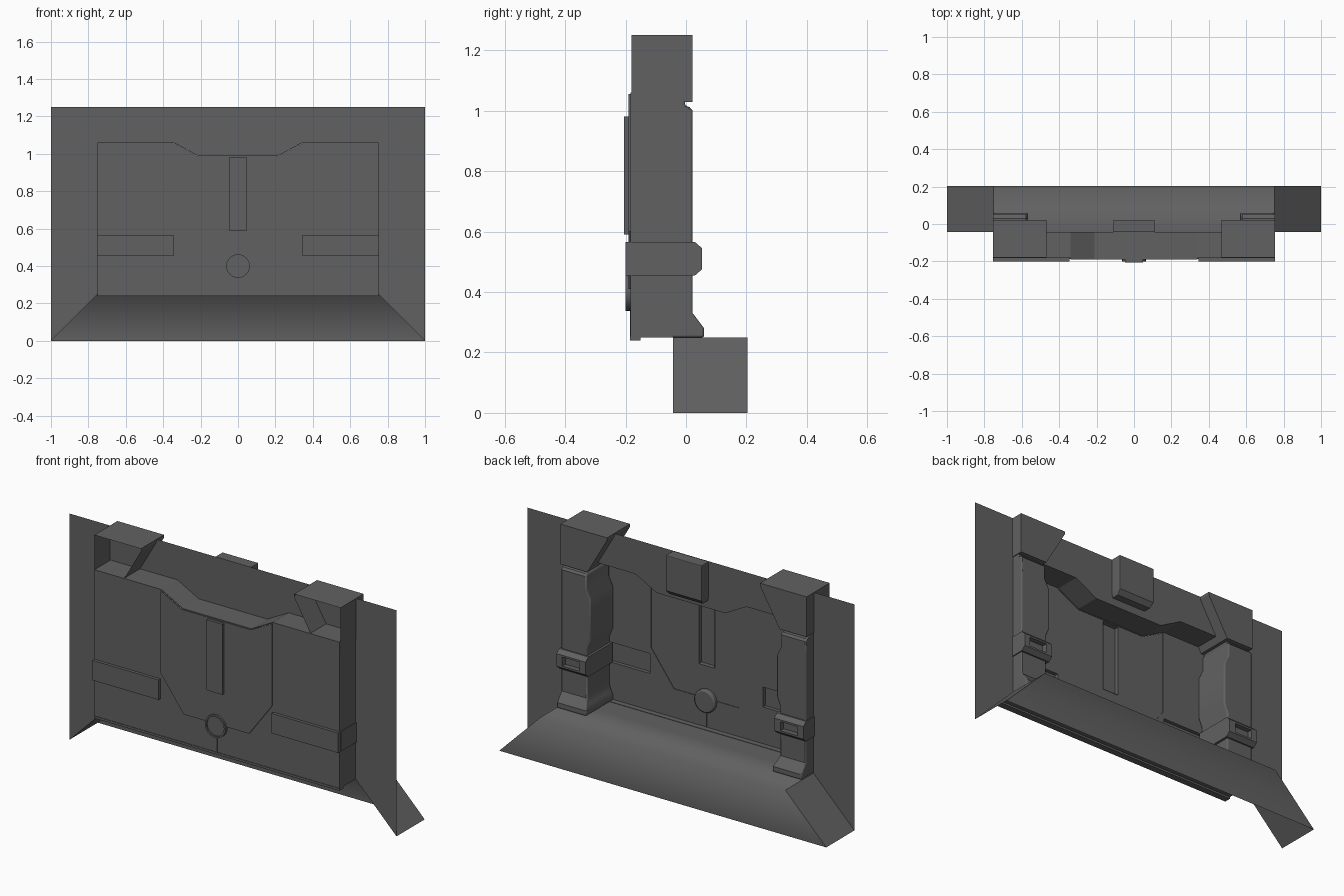
import bpy, bmesh, math

if "Cube" in bpy.data.objects:
    bpy.data.objects.remove(bpy.data.objects["Cube"])

DARK = bpy.data.materials.new("dark_metal")
DARK.diffuse_color = (0.12, 0.12, 0.12, 1)
DARK.use_nodes = True
DARK.node_tree.nodes["Principled BSDF"].inputs["Base Color"].default_value = DARK.diffuse_color


def finish(name, bm, bevel=0.0):
    bmesh.ops.recalc_face_normals(bm, faces=bm.faces)
    me = bpy.data.meshes.new(name)
    bm.to_mesh(me)
    bm.free()
    me.materials.append(DARK)
    ob = bpy.data.objects.new(name, me)
    bpy.context.collection.objects.link(ob)
    if bevel:
        m = ob.modifiers.new("bevel", 'BEVEL')
        m.width, m.segments, m.limit_method = bevel, 2, 'ANGLE'
        m.angle_limit = math.radians(50)
    return ob


def extrude(name, pts, y0, y1, closed=True, front=True, back=True, bevel=0.0):
    """Sweep an (x, z) outline from y0 to y1, with optional end caps."""
    bm = bmesh.new()
    a = [bm.verts.new((x, y0, z)) for x, z in pts]
    b = [bm.verts.new((x, y1, z)) for x, z in pts]
    n = len(pts)
    for i in range(n if closed else n - 1):
        j = (i + 1) % n
        bm.faces.new((a[i], a[j], b[j], b[i]))
    if front:
        bm.faces.new(a)
    if back:
        bm.faces.new(b)
    return finish(name, bm, bevel)


def sheet(name, pts, y):
    bm = bmesh.new()
    bm.faces.new([bm.verts.new((x, y, z)) for x, z in pts])
    return finish(name, bm)


def rect(x0, x1, z0, z1):
    return [(x0, z0), (x1, z0), (x1, z1), (x0, z1)]


def loft(name, sections, bevel=0.0):
    """Join rectangular rings given as (z, x0, x1, y0, y1)."""
    bm = bmesh.new()
    rings = [[bm.verts.new(p) for p in ((x0, y0, z), (x1, y0, z), (x1, y1, z), (x0, y1, z))]
             for z, x0, x1, y0, y1 in sections]
    for r, s in zip(rings, rings[1:]):
        for i in range(4):
            j = (i + 1) % 4
            bm.faces.new((r[i], r[j], s[j], s[i]))
    bm.faces.new(rings[0])
    bm.faces.new(rings[-1])
    return finish(name, bm, bevel)


def cut(ob, pts, y0, y1):
    cutter = extrude("cutter", pts, y0, y1)
    cutter.hide_render = True
    m = ob.modifiers.new("cut", 'BOOLEAN')
    m.operation, m.solver, m.object = 'DIFFERENCE', 'EXACT', cutter
    bpy.context.view_layer.objects.active = ob
    bpy.ops.object.modifier_apply(modifier=m.name)
    bpy.data.objects.remove(cutter)


def smooth(ob, angle):
    bpy.ops.object.select_all(action='DESELECT')
    ob.select_set(True)
    bpy.context.view_layer.objects.active = ob
    bpy.ops.object.shade_smooth_by_angle(angle=math.radians(angle))


def flip(pts, s):
    return [(x * s, z) for x, z in pts]


W, BACK, FACE = 0.75, -0.043, -0.18
contour = [(-W, 1.06), (-0.34, 1.06), (-0.21, 0.99), (0.21, 0.99), (0.34, 1.06), (W, 1.06)]

# outer wall sheets, header and the ledge joining header to panel
for s, side in ((1, "right"), (-1, "left")):
    sheet("wall_" + side, flip([(W, 0.25), (1, 0), (1, 1.25), (W, 1.25)], s), BACK)
sheet("header", contour + [(W, 1.25), (-W, 1.25)], BACK)
extrude("header_ledge", contour, FACE, BACK, closed=False, front=False, back=False)

# flared sill, open below and in front; floor and back blend smoothly, ends stay flat
sill = extrude("sill", [(-1, 0), (-W, 0.25), (W, 0.25), (1, 0)], BACK, 0.203,
               closed=False, front=False)
for p in sill.data.polygons:
    p.use_smooth = abs(p.normal.x) < 0.1
extrude("sill_floor", [(-W, 0.25), (W, 0.25)], FACE, BACK, closed=False, front=False, back=False)
extrude("bottom_lip", rect(-W, W, 0.24, 0.252), -0.186, -0.15)

# front panel, raised centre plate and openings behind the raised details
octagon = [(-0.2, 0.41), (0.2, 0.41), (0.34, 0.60), (0.34, 1.055), (0.21, 0.987),
           (-0.21, 0.987), (-0.34, 1.055), (-0.34, 0.60)]
panel = extrude("panel", [(-W, 0.25), (W, 0.25)] + contour[::-1], FACE - 0.003, FACE)
plate = extrude("centre_plate", octagon, -0.19, FACE - 0.003)
bar = rect(-0.048, 0.048, 0.59, 0.98)
strip = rect(0.345, 0.753, 0.455, 0.565)
cut(panel, [(x * 0.998, z) for x, z in octagon], -0.3, 0)
cut(plate, bar, -0.3, 0)
for s in (1, -1):
    cut(panel, flip(rect(0.345, 0.8, 0.455, 0.565), s), -0.3, 0)
extrude("centre_bar", bar, -0.205, FACE, back=False)

# round knob through the plate with a raised ring in front
ring = [(0.063 * math.cos(math.tau * i / 24), 0.40 + 0.063 * math.sin(math.tau * i / 24))
        for i in range(24)]
smooth(extrude("knob", ring, -0.193, -0.158, bevel=0.008), 40)
bm = bmesh.new()
rows = [[bm.verts.new((x * k, y, 0.4 + (z - 0.4) * k)) for x, z in ring]
        for k, y in ((1, -0.187), (1, -0.2), (0.85, -0.2), (0.85, -0.19))]
for r, t in zip(rows, rows[1:]):
    for i in range(24):
        j = (i + 1) % 24
        bm.faces.new((r[i], r[j], t[j], t[i]))
smooth(finish("knob_ring", bm), 40)

# block in the middle of the header, chamfered underneath
loft("header_block", [(1.03, -0.105, 0.105, BACK, 0.0), (1.055, -0.11, 0.11, BACK, 0.022),
                      (1.25, -0.11, 0.11, BACK, 0.022)], bevel=0.004)

for s, side in ((1, "right"), (-1, "left")):
    # raised strip on the front
    extrude("front_strip_" + side, flip(strip, s), -0.2, FACE, back=False)

    # flat outer side of the panel
    extrude("panel_side_" + side, [(s * W, 0.25), (s * W, 1.06)], FACE, BACK,
            closed=False, front=False, back=False)

    # corner cap, open at the front, tapered on the inner side
    extrude("corner_cap_" + side, flip([(W + 0.003, 1.028), (W + 0.003, 1.25), (0.468, 1.25),
            (0.468, 1.235), (0.588, 1.028)], s), FACE, 0.022, front=False)

    # pillar with swollen middle, flared foot and a groove under the cap
    profile = [(0.25, 0.57, 0.06), (0.28, 0.57, 0.06), (0.30, 0.58, 0.045), (0.33, 0.59, 0.022),
               (0.60, 0.59, 0.022), (0.65, 0.57, 0.022), (0.88, 0.57, 0.022),
               (0.93, 0.595, 0.022), (1.0, 0.595, 0.022), (1.012, 0.60, 0.012),
               (1.016, 0.605, -0.003), (1.05, 0.605, -0.003)]
    smooth(loft("pillar_" + side, [(z, s * xi, s * (W - 0.001), FACE, y) for z, xi, y in profile],
                bevel=0.01), 35)

    # clamp round the pillar, with a recess in its back face
    c = loft("clamp_" + side, [(0.455, s * 0.577, s * 0.755, FACE, 0.03),
                               (0.475, s * 0.577, s * 0.755, FACE, 0.053),
                               (0.545, s * 0.577, s * 0.755, FACE, 0.053),
                               (0.565, s * 0.577, s * 0.755, FACE, 0.03)])
    cut(c, flip(rect(0.615, 0.72, 0.485, 0.535), s), 0.025, 0.1)

# seam below the knob
extrude("panel_seam", rect(-0.002, 0.002, 0.25, 0.34), -0.185, -0.178)
